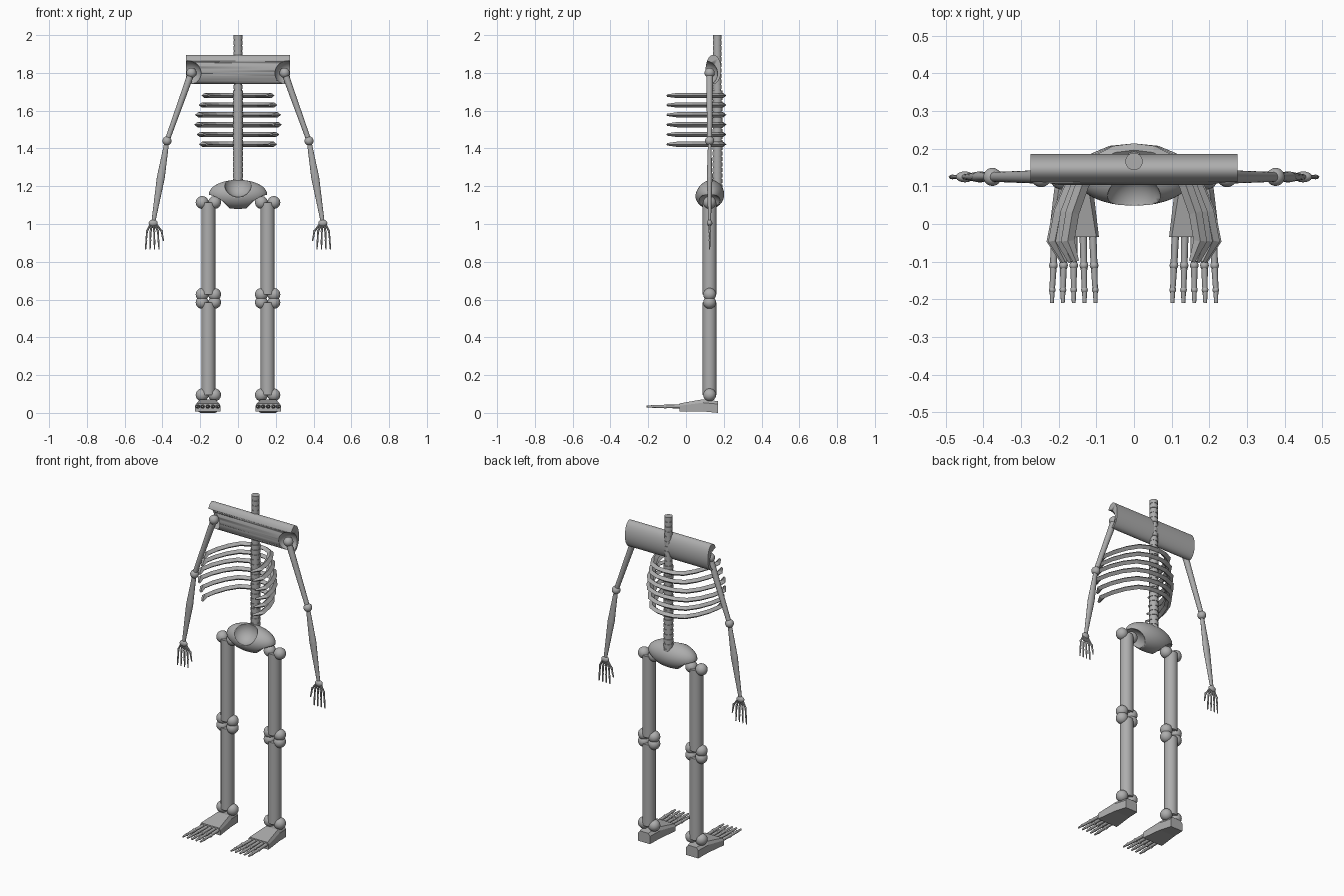
import bpy
import bmesh
import math
from mathutils import Vector, Matrix

cube = bpy.data.objects.get("Cube")
if cube:
    bpy.data.objects.remove(cube)

bone = bpy.data.materials.new("bone grey")
bone.use_nodes = True
bone.diffuse_color = (0.42, 0.42, 0.42, 1)
bone.node_tree.nodes["Principled BSDF"].inputs["Base Color"].default_value = bone.diffuse_color


def ball(bm, centre, r, scale=(1, 1, 1), seg=24):
    m = Matrix.Translation(centre) @ Matrix.Diagonal((*scale, 1))
    bmesh.ops.create_uvsphere(bm, u_segments=seg, v_segments=seg // 2, radius=r, matrix=m)


def rod(bm, a, b, r1, r2, seg=24, flat=1.0):
    a, b = Vector(a), Vector(b)
    d = b - a
    turn = d.to_track_quat('Z', 'Y').to_matrix().to_4x4()
    squash = Matrix.Diagonal((1, flat, 1, 1))
    m = Matrix.Translation((a + b) / 2) @ squash @ turn
    bmesh.ops.create_cone(bm, cap_ends=True, segments=seg, radius1=r1, radius2=r2,
                          depth=d.length, matrix=m)


def finish(name, bm, smooth=True):
    bmesh.ops.recalc_face_normals(bm, faces=bm.faces)
    mesh = bpy.data.meshes.new(name)
    bm.to_mesh(mesh)
    bm.free()
    mesh.materials.append(bone)
    ob = bpy.data.objects.new(name, mesh)
    bpy.context.collection.objects.link(ob)
    if smooth:
        bpy.ops.object.select_all(action='DESELECT')
        ob.select_set(True)
        bpy.context.view_layer.objects.active = ob
        bpy.ops.object.shade_smooth_by_angle(angle=math.radians(35))
    return ob


def carve(ob, centre, r):
    # Scoop a round socket out of a part
    bm = bmesh.new()
    ball(bm, centre, r, seg=40)
    cutter = finish("socket_cutter", bm)
    cutter.hide_render = True
    mod = ob.modifiers.new("socket", 'BOOLEAN')
    mod.operation = 'DIFFERENCE'
    mod.solver = 'EXACT'
    mod.object = cutter
    bpy.context.view_layer.objects.active = ob
    bpy.ops.object.modifier_apply(modifier=mod.name)
    bpy.data.objects.remove(cutter)


# Spine: stacked vertebrae with narrower discs between
bm = bmesh.new()
SPINE_Y, LOW, HIGH, COUNT = 0.166, 1.18, 2.0, 28
step = (HIGH - LOW) / COUNT
for i in range(COUNT):
    z = LOW + i * step
    r = 0.026 if z < 1.7 else 0.023
    rod(bm, (0, SPINE_Y, z), (0, SPINE_Y, z + step * 0.25), r * 0.88, r * 0.88)
    rod(bm, (0, SPINE_Y, z + step * 0.25), (0, SPINE_Y, z + step), r, r)
finish("spine", bm)

# Shoulder girdle: flattened bar with a socket at each end
bm = bmesh.new()
rod(bm, (-0.275, 0, 0), (0.275, 0, 0), 1, 1, seg=64)
for v in bm.verts:
    v.co = (v.co.x, 0.145 + v.co.y * 0.041, 1.818 + v.co.z * 0.078)
girdle = finish("shoulder_girdle", bm)
for s in (1, -1):
    carve(girdle, (s * 0.263, 0.1, 1.797), 0.068)

# Pelvis: wide ellipsoid scooped at the front and at both hips
bm = bmesh.new()
ball(bm, (0, 0.125, 1.157), 0.077, (2, 1, 1), seg=48)
pelvis = finish("pelvis", bm)
carve(pelvis, (0, 0.06, 1.215), 0.073)
for s in (1, -1):
    carve(pelvis, (s * 0.123, 0.125, 1.083), 0.077)

# Ribs: diamond section swept along a mirrored half path
HALF = [(0.06, 0.19), (0.12, 0.165), (0.165, 0.105), (0.197, 0.03), (0.212, -0.045), (0.185, -0.1)]
LEVELS = [(1.68, 0.83), (1.63, 0.9), (1.578, 0.99), (1.526, 1.01), (1.474, 0.95), (1.422, 0.89)]
for n, (z, wide) in enumerate(LEVELS):
    path = [(-x, y) for x, y in reversed(HALF)] + [(0, 0.196)] + HALF
    path = [Vector((x * wide, y, z)) for x, y in path]
    bm = bmesh.new()
    rings = []
    last = len(path) - 1
    for i, p in enumerate(path):
        along = (path[min(i + 1, last)] - path[max(i - 1, 0)]).normalized()
        out = Vector((-along.y, along.x, 0))
        size = 0.45 if i in (0, last) else 1
        offsets = (out * 0.018, Vector((0, 0, 0.014)), out * -0.018, Vector((0, 0, -0.014)))
        rings.append([bm.verts.new(p + o * size) for o in offsets])
    for a, b in zip(rings, rings[1:]):
        for k in range(4):
            bm.faces.new((a[k], a[k - 1], b[k - 1], b[k]))
    bm.faces.new(rings[0])
    bm.faces.new(rings[-1])
    finish(f"rib_pair_{n + 1}", bm, smooth=False)

ARM_Y = 0.125
LEG_X = 0.157
for s, side in ((1, "left"), (-1, "right")):
    shoulder = Vector((s * 0.247, ARM_Y, 1.8))
    elbow = Vector((s * 0.376, ARM_Y, 1.44))
    wrist = Vector((s * 0.449, ARM_Y, 1.005))

    # Upper arm with shoulder and elbow joints
    bm = bmesh.new()
    ball(bm, shoulder, 0.027)
    rod(bm, shoulder, elbow, 0.018, 0.013)
    ball(bm, elbow, 0.024)
    finish(f"{side}_upper_arm", bm)

    # Forearm spindle and wrist
    bm = bmesh.new()
    belly = elbow.lerp(wrist, 0.45)
    rod(bm, elbow, belly, 0.012, 0.021, flat=0.7)
    rod(bm, belly, wrist, 0.021, 0.01, flat=0.7)
    ball(bm, wrist, 0.024, (1, 0.6, 0.75))
    finish(f"{side}_forearm", bm)

    # Fingers: tapering joints fanned from the wrist
    bm = bmesh.new()
    for k in range(5):
        thumb = k == 4
        spread = 0.04 - 0.0215 * k
        base = wrist + Vector((s * spread * 0.4, 0, -0.01))
        tip = Vector((s * (0.445 + spread * 1.1), ARM_Y, 0.91 if thumb else 0.866))
        knuckle = Vector((s * (0.446 + spread * 0.9), ARM_Y, 0.962))
        middle = knuckle.lerp(tip, 0.5)
        rod(bm, base, knuckle, 0.006, 0.005, seg=10)
        ball(bm, knuckle, 0.007, seg=10)
        rod(bm, knuckle, middle, 0.005, 0.004, seg=10)
        ball(bm, middle, 0.006, seg=10)
        rod(bm, middle, tip, 0.005, 0.003, seg=10)
    finish(f"{side}_fingers", bm)

    # Thigh and shin: plain columns between paired ball joints
    for name, low, high in (("thigh", 0.627, 1.114), ("shin", 0.095, 0.585)):
        bm = bmesh.new()
        rod(bm, (s * LEG_X, ARM_Y, low), (s * LEG_X, ARM_Y, high), 0.037, 0.037, seg=32)
        for z in (low, high):
            for dx in (-0.033, 0.033):
                ball(bm, (s * LEG_X + dx, ARM_Y, z), 0.034)
        finish(f"{side}_{name}", bm)

    # Foot block: narrow heel, wide sloping front
    bm = bmesh.new()
    sections = [(0.17, 0.04, 0.028, 0.062), (0.09, 0.052, 0.04, 0.072), (-0.035, 0.067, 0.06, 0.05)]
    rings = []
    for y, w_low, w_top, top in sections:
        low = 0.0 if y > 0.1 else 0.008
        corners = ((-w_low, low), (w_low, low), (w_low, top * 0.75), (w_top, top),
                   (-w_top, top), (-w_low, top * 0.75))
        rings.append([bm.verts.new((s * 0.16 + x, y, z)) for x, z in corners])
    for a, b in zip(rings, rings[1:]):
        for k in range(6):
            bm.faces.new((a[k], a[k - 1], b[k - 1], b[k]))
    bm.faces.new(rings[0])
    bm.faces.new(rings[-1])
    finish(f"{side}_foot", bm, smooth=False)

    # Toes: jointed rods fanning forward
    bm = bmesh.new()
    for k in range(-2, 3):
        spots = [Vector((s * (0.16 + k * gap), y, 0.034))
                 for gap, y in ((0.025, -0.02), (0.027, -0.11), (0.0285, -0.175), (0.029, -0.21))]
        radii = (0.01, 0.009, 0.007, 0.005)
        for i in range(3):
            rod(bm, spots[i], spots[i + 1], radii[i], radii[i + 1], seg=12)
            ball(bm, spots[i], radii[i] * 1.3, seg=12)
    finish(f"{side}_toes", bm)
